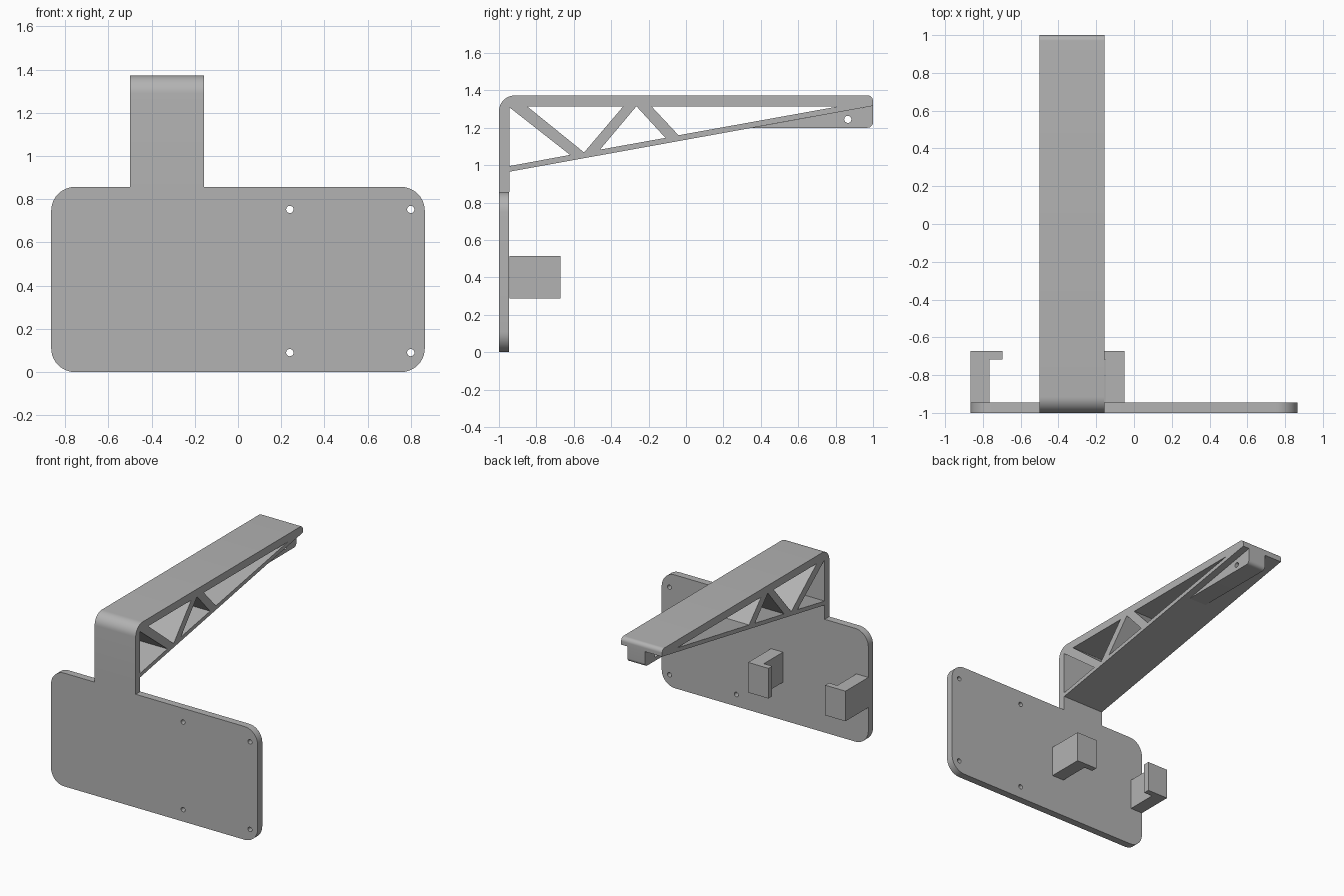
import bpy
from math import cos, sin, pi, radians
from mathutils import Matrix, Vector

cube = bpy.data.objects.get("Cube")
if cube:
    bpy.data.objects.remove(cube, do_unlink=True)

grey = bpy.data.materials.new("plain grey")
grey.use_nodes = True
colour = (0.45, 0.45, 0.45, 1)
grey.diffuse_color = colour
grey.node_tree.nodes["Principled BSDF"].inputs["Base Color"].default_value = colour

# Local profile axes to model axes
FRONT = Matrix(((1, 0, 0), (0, 0, -1), (0, 1, 0)))   # drawn in x, z
SIDE = Matrix(((0, 0, 1), (1, 0, 0), (0, 1, 0)))     # drawn in y, z
TOP = Matrix.Identity(3)                             # drawn in x, y


def rounded(points, steps=10):
    """Outline whose points may carry a corner radius as third value."""
    out = []
    for i, p in enumerate(points):
        c = Vector(p[:2])
        if len(p) == 2:
            out.append(c)
            continue
        a = (Vector(points[i - 1][:2]) - c).normalized()
        b = (Vector(points[(i + 1) % len(points)][:2]) - c).normalized()
        for k in range(steps + 1):
            t = k / steps * pi / 2
            out.append(c + p[2] * (a * (1 - sin(t)) + b * (1 - cos(t))))
    return out


def circle(x, y, r, n=24):
    return [(x + r * cos(2 * pi * k / n), y + r * sin(2 * pi * k / n)) for k in range(n)]


def extrude(name, loops, axes, low, high):
    """Solid from an outline with holes, spanning low to high along its normal."""
    curve = bpy.data.curves.new(name, 'CURVE')
    curve.dimensions = '2D'
    curve.fill_mode = 'BOTH'
    curve.extrude = (high - low) / 2
    for loop in loops:
        spline = curve.splines.new('POLY')
        spline.points.add(len(loop) - 1)
        for point, co in zip(spline.points, loop):
            point.co = (co[0], co[1], 0, 1)
        spline.use_cyclic_u = True
    obj = bpy.data.objects.new(name, curve)
    bpy.context.collection.objects.link(obj)
    bpy.ops.object.select_all(action='DESELECT')
    obj.select_set(True)
    bpy.context.view_layer.objects.active = obj
    bpy.ops.object.convert(target='MESH')
    obj = bpy.context.view_layer.objects.active
    shift = Matrix.Translation((0, 0, (low + high) / 2))
    obj.data.transform(axes.to_4x4() @ shift)
    obj.data.materials.clear()
    obj.data.materials.append(grey)
    bpy.ops.object.shade_smooth_by_angle(angle=radians(30))
    return obj


# Back plate with four screw holes
W, H, R = 0.865, 0.857, 0.11
plate = rounded([(-W, 0, R), (W, 0, R), (W, H, R), (-W, H, R)])
holes = [circle(x, z, 0.017) for x in (0.24, 0.80) for z in (0.09, 0.753)]
extrude("back_plate", [plate] + holes, FRONT, 0.945, 1.0)

# Truss arm
arm = rounded([(-1, H), (-0.945, H), (-0.945, 0.965), (1, 1.317),
               (1, 1.373, 0.03), (-1, 1.373, 0.085)])
windows = [
    [(-0.945, 1.31), (-0.945, 0.995), (-0.62, 1.055)],
    [(-0.85, 1.315), (-0.545, 1.068), (-0.335, 1.315)],
    [(-0.265, 1.315), (-0.46, 1.083), (-0.11, 1.146)],
    [(-0.185, 1.315), (-0.04, 1.16), (0.82, 1.315)],
]
extrude("truss_arm", [arm] + windows, SIDE, -0.5, -0.157)

# Drilled tab under the arm tip
tab = rounded([(0.355, 1.2), (1, 1.2, 0.03), (1, 1.317)])
extrude("tip_tab", [tab, circle(0.865, 1.245, 0.019)], SIDE, -0.355, -0.21)

# Pair of facing hooks on the back of the plate
MID = -0.4575
for side, name in ((-1, "right_hook"), (1, "left_hook")):
    hook = [(MID + side * d, y) for d, y in (
        (0.4075, -0.945), (0.4075, -0.672), (0.2375, -0.672),
        (0.2375, -0.717), (0.3075, -0.717), (0.3075, -0.945))]
    extrude(name, [hook], TOP, 0.287, 0.515)
